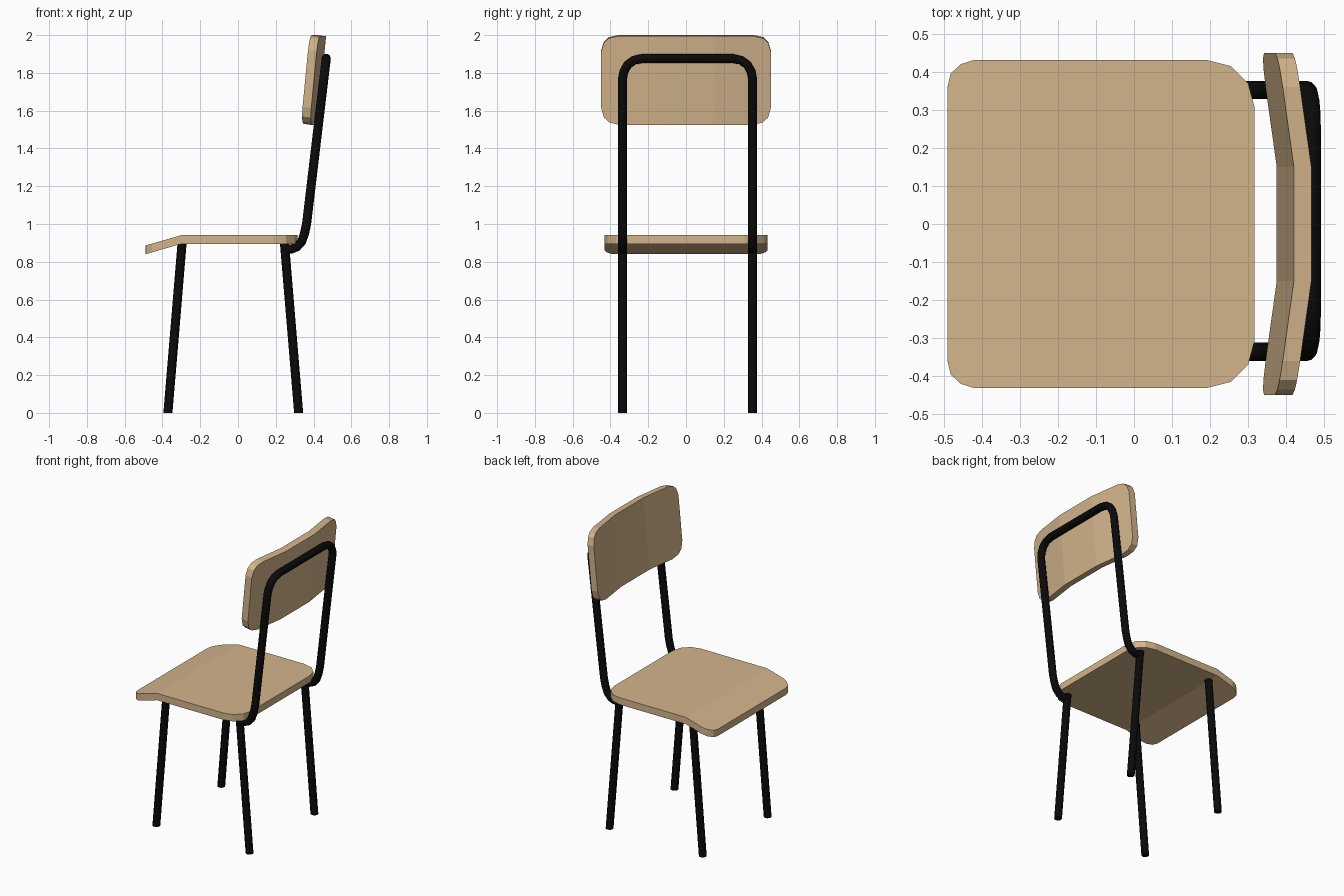
import bpy, bmesh
from mathutils import Vector

if "Cube" in bpy.data.objects:
    bpy.data.objects.remove(bpy.data.objects["Cube"])


def material(name, color):
    m = bpy.data.materials.new(name)
    m.diffuse_color = color
    m.use_nodes = True
    m.node_tree.nodes["Principled BSDF"].inputs["Base Color"].default_value = m.diffuse_color
    return m


WOOD = material("wood", (0.65, 0.46, 0.26, 1))
BLACK = material("black_metal", (0.003, 0.003, 0.003, 1))
TUBE_R = 0.024
TUBE_Y = 0.344
SHIFT_Y = 0.008


def panel(name, outline, cuts, bend, offset):
    """Flat outline, cut along its crease lines, bent, then thickened."""
    bm = bmesh.new()
    bm.faces.new([bm.verts.new((a, b, 0)) for a, b in outline])
    for co, no in cuts:
        bmesh.ops.bisect_plane(bm, geom=bm.verts[:] + bm.edges[:] + bm.faces[:],
                               plane_co=co, plane_no=no)
    for v in bm.verts:
        v.co = bend(v.co.x, v.co.y)
    res = bmesh.ops.extrude_face_region(bm, geom=bm.faces[:])
    new = [g for g in res["geom"] if isinstance(g, bmesh.types.BMVert)]
    bmesh.ops.translate(bm, verts=new, vec=Vector(offset))
    bmesh.ops.recalc_face_normals(bm, faces=bm.faces[:])
    me = bpy.data.meshes.new(name)
    bm.to_mesh(me)
    bm.free()
    me.materials.append(WOOD)
    ob = bpy.data.objects.new(name, me)
    bpy.context.collection.objects.link(ob)
    return ob


def tube(name, points):
    """Round 12-sided tube along a path."""
    cu = bpy.data.curves.new(name, "CURVE")
    cu.dimensions = "3D"
    cu.bevel_depth = TUBE_R
    cu.bevel_resolution = 4
    cu.use_fill_caps = True
    sp = cu.splines.new("POLY")
    sp.points.add(len(points) - 1)
    for p, co in zip(sp.points, points):
        p.co = (*co, 1)
    cu.materials.append(BLACK)
    ob = bpy.data.objects.new(name, cu)
    bpy.context.collection.objects.link(ob)
    bpy.ops.object.select_all(action="DESELECT")
    ob.select_set(True)
    bpy.context.view_layer.objects.active = ob
    bpy.ops.object.convert(target="MESH")
    bpy.ops.object.shade_smooth_by_angle()
    return bpy.context.object


# Seat: rounded outline with a front lip bent downwards
half = [(-0.49, 0.36), (-0.482, 0.395), (-0.455, 0.42), (-0.42, 0.431),
        (0.19, 0.431), (0.255, 0.415), (0.30, 0.37), (0.316, 0.31)]
outline = half + [(x, -y) for x, y in reversed(half)]
panel("seat", outline, [((-0.30, 0, 0), (1, 0, 0))],
      lambda x, y: Vector((x, y, 0.895 + min(0, x + 0.30) * 0.29)),
      (0, 0, 0.046))

# Backrest: tilted, with side wings bent forwards
half = [(0.35, 1.53), (0.405, 1.543), (0.435, 1.57), (0.449, 1.62),
        (0.449, 1.92), (0.435, 1.965), (0.41, 1.989), (0.36, 2.0)]
outline = half + [(-y, z) for y, z in reversed(half)]
panel("backrest", outline,
      [((s * 0.15, 0, 0), (1, 0, 0)) for s in (-1, 1)],
      lambda y, z: Vector((0.375 + 0.096 * (z - 1.53)
                           - 0.14 * max(0, abs(y) - 0.15), y, z)),
      (0.046, 0, -0.006))

# Legs, splayed front and back
for side, s in (("left", 1), ("right", -1)):
    y = s * TUBE_Y + SHIFT_Y
    for name, foot, top in (("front_leg", -0.371, -0.296),
                            ("back_leg", 0.321, 0.246)):
        leg = tube(f"{name}_{side}", [(foot, y, 0), (top, y, 0.9)])
        # level the foot on the floor
        for v in leg.data.vertices:
            if v.co.z < 0.1:
                v.co.z = 0

# Back frame: one tube from under the seat, up, across and down again
lower = [(0.25, 0.867), (0.285, 0.868), (0.312, 0.879), (0.337, 0.907),
         (0.352, 0.95), (0.363, 1.0)]
arch = [(TUBE_Y, 1.77), (0.337, 1.807), (0.317, 1.843), (0.284, 1.867),
        (0.235, 1.877)]
path = [(x, TUBE_Y, z) for x, z in lower]
path += [(0.363 + 0.119 * (z - 1.0), y, z) for y, z in arch]
path += [(x, -y, z) for x, y, z in reversed(path)]
tube("back_frame", [(x, y + SHIFT_Y, z) for x, y, z in path])
